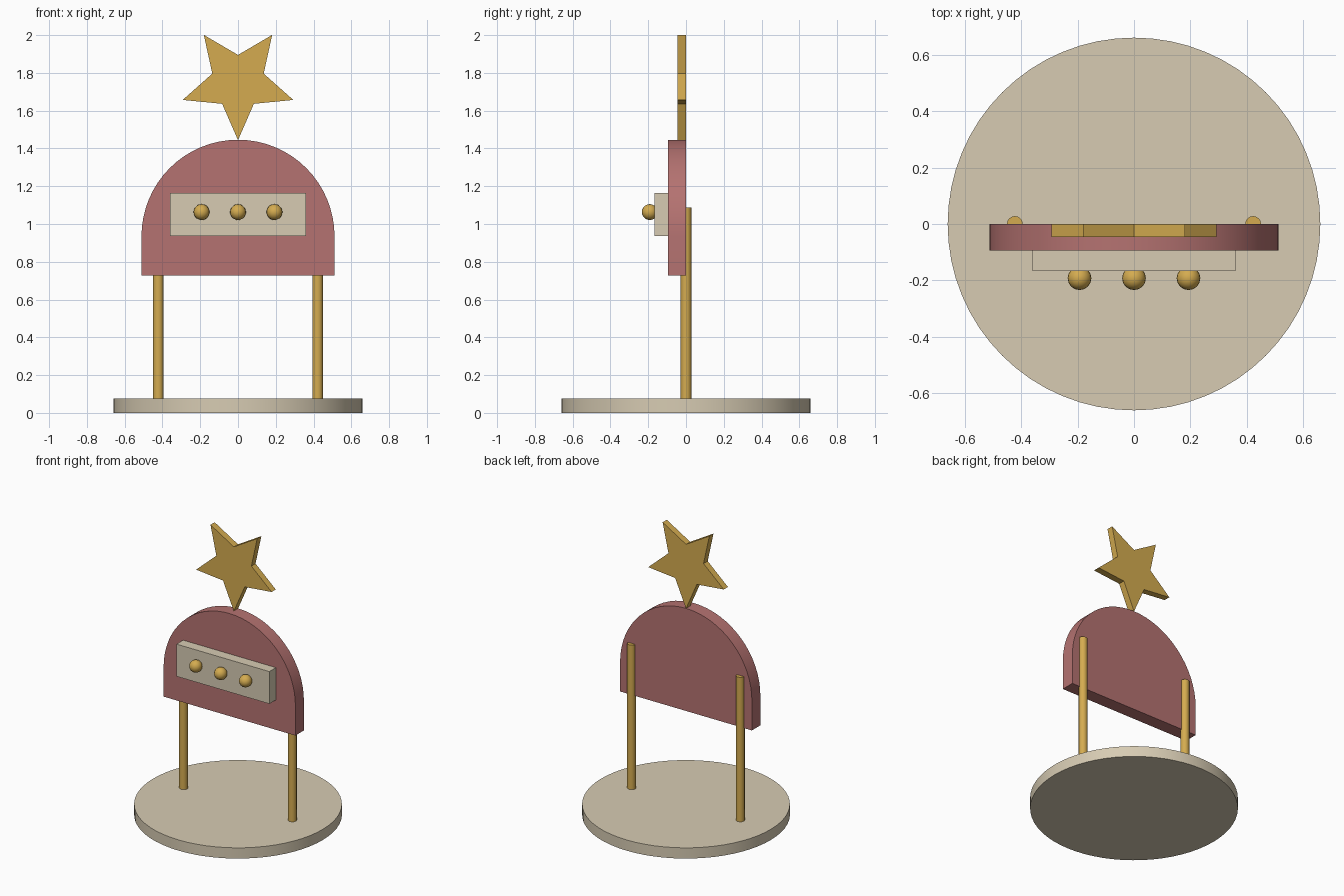
import bpy, bmesh, math
from math import sin, cos, pi

if "Cube" in bpy.data.objects:
    bpy.data.objects.remove(bpy.data.objects["Cube"])


def material(name, rgb):
    m = bpy.data.materials.new(name)
    m.use_nodes = True
    m.diffuse_color = (*rgb, 1)
    m.node_tree.nodes["Principled BSDF"].inputs["Base Color"].default_value = (*rgb, 1)
    return m


cream = material("cream", (0.68, 0.60, 0.45))
rose = material("dusty rose", (0.46, 0.17, 0.165))
gold = material("gold", (0.66, 0.41, 0.08))


def finish(name, mat, smooth=True):
    ob = bpy.context.object
    ob.name = ob.data.name = name
    ob.data.materials.append(mat)
    if smooth:
        bpy.ops.object.shade_smooth_by_angle(angle=math.radians(35))
    return ob


def cylinder(name, mat, x, radius, z0, z1, sides):
    bpy.ops.mesh.primitive_cylinder_add(vertices=sides, radius=radius, depth=z1 - z0,
                                        location=(x, 0, (z0 + z1) / 2))
    finish(name, mat)


def plate(name, mat, outline, y0, y1, smooth):
    """Extrude an x-z outline from y0 back to y1."""
    bm = bmesh.new()
    face = bm.faces.new([bm.verts.new((x, y0, z)) for x, z in outline])
    ext = bmesh.ops.extrude_face_region(bm, geom=[face])
    verts = [v for v in ext["geom"] if isinstance(v, bmesh.types.BMVert)]
    bmesh.ops.translate(bm, verts=verts, vec=(0, y1 - y0, 0))
    bmesh.ops.recalc_face_normals(bm, faces=bm.faces)
    mesh = bpy.data.meshes.new(name)
    bm.to_mesh(mesh)
    bm.free()
    ob = bpy.data.objects.new(name, mesh)
    bpy.context.collection.objects.link(ob)
    bpy.ops.object.select_all(action="DESELECT")
    bpy.context.view_layer.objects.active = ob
    ob.select_set(True)
    finish(name, mat, smooth)


# Round base and the two posts
cylinder("base", cream, 0, 0.66, 0, 0.075, 64)
for side, x in (("left", 0.422), ("right", -0.422)):
    cylinder(side + "_post", gold, x, 0.028, 0.002, 1.088, 16)

# Arched board: square bottom, semicircular top
R, spring = 0.511, 0.935
arch = [(-R, 0.727), (R, 0.727)]
arch += [(R * cos(pi * i / 32), spring + R * sin(pi * i / 32)) for i in range(33)]
plate("arched_board", rose, arch, -0.094, 0, True)

# Raised panel with three knobs
plate("panel", cream, [(-0.36, 0.937), (0.36, 0.937), (0.36, 1.163), (-0.36, 1.163)],
      -0.167, -0.094, False)
for name, x in (("left", 0.193), ("middle", 0), ("right", -0.193)):
    bpy.ops.mesh.primitive_uv_sphere_add(segments=16, ring_count=10, radius=0.042,
                                         location=(x, -0.192, 1.063))
    finish(name + "_knob", gold)

# Five-pointed star balanced on one tip
star = []
for i in range(10):
    r = 0.308 if i % 2 == 0 else 0.143
    star.append((r * sin(pi * i / 5), 1.752 - r * cos(pi * i / 5)))
plate("star", gold, star, -0.046, 0, False)
